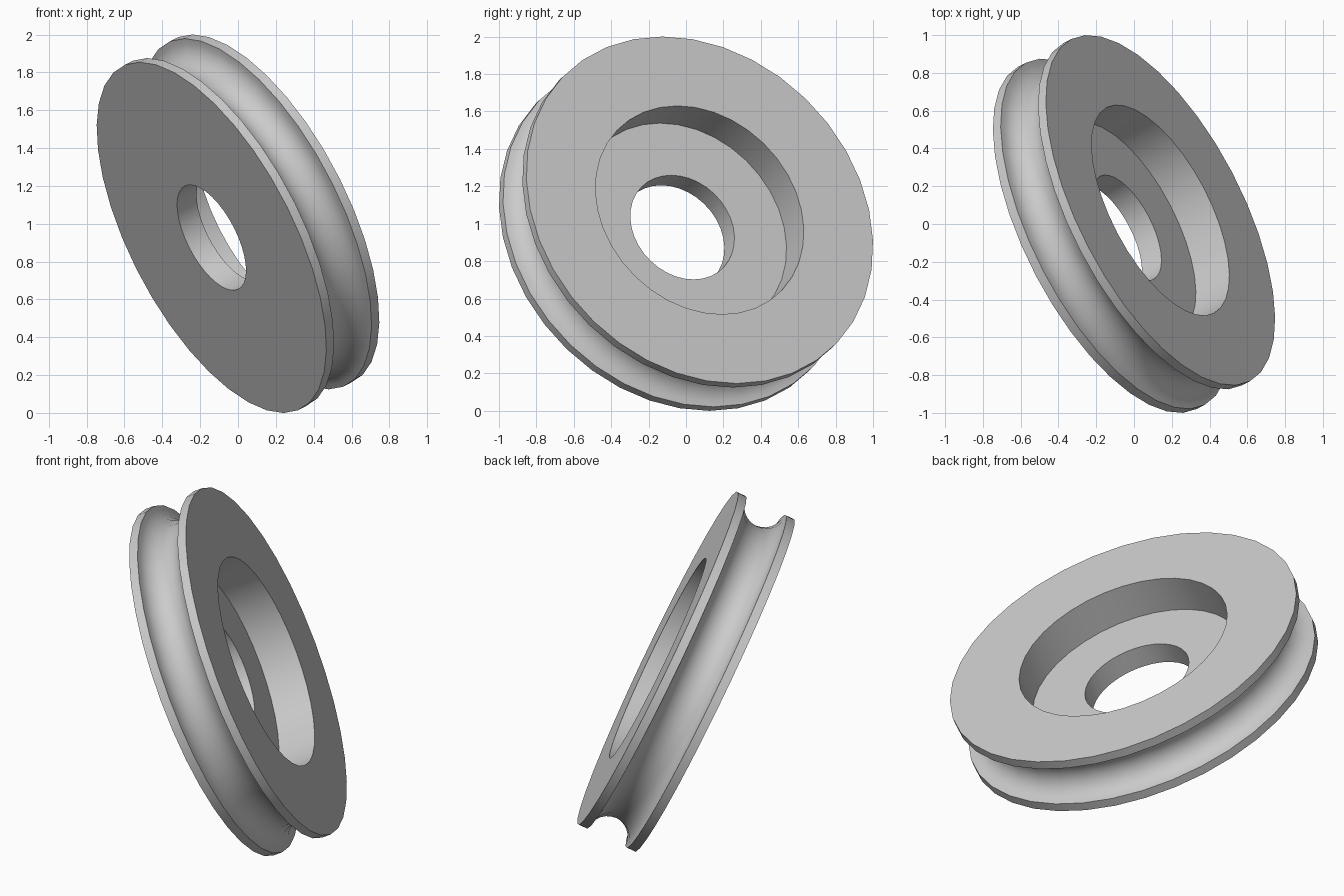
import bpy, bmesh, math
from mathutils import Vector

cube = bpy.data.objects.get("Cube")
if cube:
    bpy.data.objects.remove(cube, do_unlink=True)

# Wheel dimensions
RADIUS = 1.022
HALF_WIDTH = 0.174
GROOVE = 0.123
RECESS_RADIUS = 0.614
RECESS_DEPTH = 0.22
BORE = 0.307
SEGMENTS = 36
ARC_STEPS = 12
AXLE = Vector((0.804, 0.42, 0.42))

# Grey metal
grey = bpy.data.materials.new("grey metal")
grey.use_nodes = True
colour = (0.6, 0.6, 0.6, 1)
grey.diffuse_color = colour
grey.node_tree.nodes["Principled BSDF"].inputs["Base Color"].default_value = colour

# Cross-section as (radius, position along axle): bore, plain face, groove, recessed face
profile = [(BORE, -HALF_WIDTH), (RADIUS, -HALF_WIDTH)]
for i in range(ARC_STEPS + 1):
    a = math.pi * i / ARC_STEPS
    profile.append((RADIUS - GROOVE * math.sin(a), -GROOVE * math.cos(a)))
floor = HALF_WIDTH - RECESS_DEPTH
profile += [(RADIUS, HALF_WIDTH), (RECESS_RADIUS, HALF_WIDTH),
            (RECESS_RADIUS, floor), (BORE, floor)]

# Revolve the section into a closed wheel
bm = bmesh.new()
rings = []
for s in range(SEGMENTS):
    t = math.tau * s / SEGMENTS
    rings.append([bm.verts.new((r * math.cos(t), r * math.sin(t), h)) for r, h in profile])
for s, ring in enumerate(rings):
    following = rings[(s + 1) % SEGMENTS]
    for i in range(len(profile)):
        j = (i + 1) % len(profile)
        bm.faces.new((ring[i], following[i], following[j], ring[j]))
bmesh.ops.recalc_face_normals(bm, faces=bm.faces)

mesh = bpy.data.meshes.new("pulley_wheel")
bm.to_mesh(mesh)
bm.free()
mesh.materials.append(grey)
wheel = bpy.data.objects.new("pulley_wheel", mesh)
bpy.context.collection.objects.link(wheel)

# Tilt the axle and stand the wheel on the ground
wheel.rotation_euler = AXLE.to_track_quat('Z', 'Y').to_euler()
wheel.location = (0, 0, 1)

bpy.ops.object.select_all(action='DESELECT')
wheel.select_set(True)
bpy.context.view_layer.objects.active = wheel
bpy.ops.object.shade_smooth_by_angle(angle=math.radians(30))
